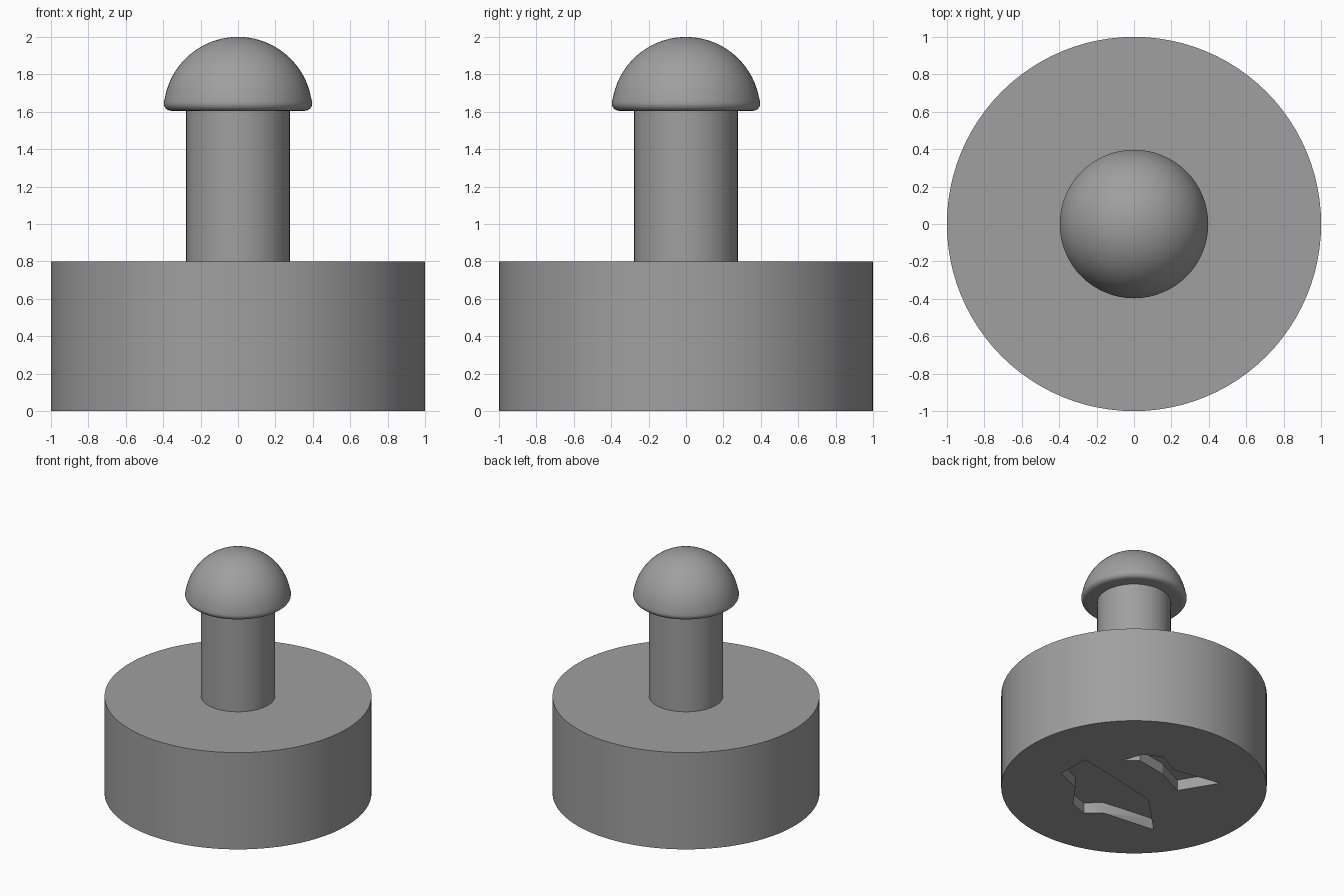
import bpy, bmesh, math
from mathutils import Matrix

cube = bpy.data.objects.get("Cube")
if cube:
    bpy.data.objects.remove(cube, do_unlink=True)

grey = bpy.data.materials.new("plain_grey")
grey.use_nodes = True
colour = (0.35, 0.35, 0.35, 1)
grey.diffuse_color = colour
grey.node_tree.nodes["Principled BSDF"].inputs["Base Color"].default_value = colour


def finish(name, bm, smooth=True):
    bmesh.ops.recalc_face_normals(bm, faces=bm.faces)
    mesh = bpy.data.meshes.new(name)
    bm.to_mesh(mesh)
    bm.free()
    mesh.materials.append(grey)
    obj = bpy.data.objects.new(name, mesh)
    bpy.context.collection.objects.link(obj)
    if smooth:
        shade(obj)
    return obj


def activate(obj):
    bpy.ops.object.select_all(action='DESELECT')
    obj.select_set(True)
    bpy.context.view_layer.objects.active = obj


def shade(obj):
    activate(obj)
    bpy.ops.object.shade_smooth_by_angle(angle=math.radians(35))


def lathe(name, profile, steps=96):
    """Spin a (radius, height) profile about z."""
    bm = bmesh.new()
    verts = [bm.verts.new((r, 0, z)) for r, z in profile]
    edges = [bm.edges.new(pair) for pair in zip(verts, verts[1:])]
    bmesh.ops.spin(bm, geom=verts + edges, cent=(0, 0, 0), axis=(0, 0, 1),
                   angle=math.tau, steps=steps, use_duplicate=False)
    bmesh.ops.remove_doubles(bm, verts=bm.verts, dist=1e-5)
    return finish(name, bm)


def pocket_cutter(name, outline, depth=0.09):
    """Prism that cuts a shallow pocket into the underside."""
    bm = bmesh.new()
    face = bm.faces.new([bm.verts.new((x, y, -0.1)) for x, y in outline])
    top = bmesh.ops.extrude_face_region(bm, geom=[face])["geom"]
    moved = [v for v in top if isinstance(v, bmesh.types.BMVert)]
    bmesh.ops.translate(bm, verts=moved, vec=(0, 0, depth + 0.1))
    bmesh.ops.transform(bm, matrix=Matrix.Rotation(math.radians(225), 4, 'Z'),
                        verts=bm.verts)
    obj = finish(name, bm, smooth=False)
    obj.hide_render = True
    return obj


# Broad round base
base = lathe("base", [(0, 0), (1, 0), (1, 0.8), (0, 0.8)])

# Shallow pockets in the underside
pockets = {
    "small_pocket": [(0, -.65), (.08, -.32), (-.18, -.23), (-.39, -.08),
                     (-.41, .05), (-.48, -.11), (-.43, -.26), (-.23, -.32)],
    "large_pocket": [(.65, -.09), (.37, .26), (.36, .41), (.22, .48), (-.03, .44),
                     (-.25, .53), (-.44, .33), (-.18, .15), (.2, -.09)],
}
for name, outline in pockets.items():
    cutter = pocket_cutter(name + "_cutter", outline)
    cut = base.modifiers.new(name, 'BOOLEAN')
    cut.operation = 'DIFFERENCE'
    cut.solver = 'EXACT'
    cut.object = cutter
    activate(base)
    bpy.ops.object.modifier_apply(modifier=cut.name)
    bpy.data.objects.remove(cutter, do_unlink=True)
shade(base)

# Handle stem
lathe("stem", [(0.277, 0.79), (0.277, 1.62)], 64)

# Domed knob with a rounded lower rim
R, fillet, floor = 0.397, 0.04, 1.605
knob = [(0, floor)]
for i in range(7):
    a = math.radians(-90 + 95 * i / 6)
    knob.append((R - fillet + fillet * math.cos(a), floor + fillet + fillet * math.sin(a)))
for i in range(1, 25):
    a = math.radians(7 + 83 * i / 24)
    knob.append((R * math.cos(a) if i < 24 else 0, 1.603 + R * math.sin(a)))
lathe("knob", knob, 64)
